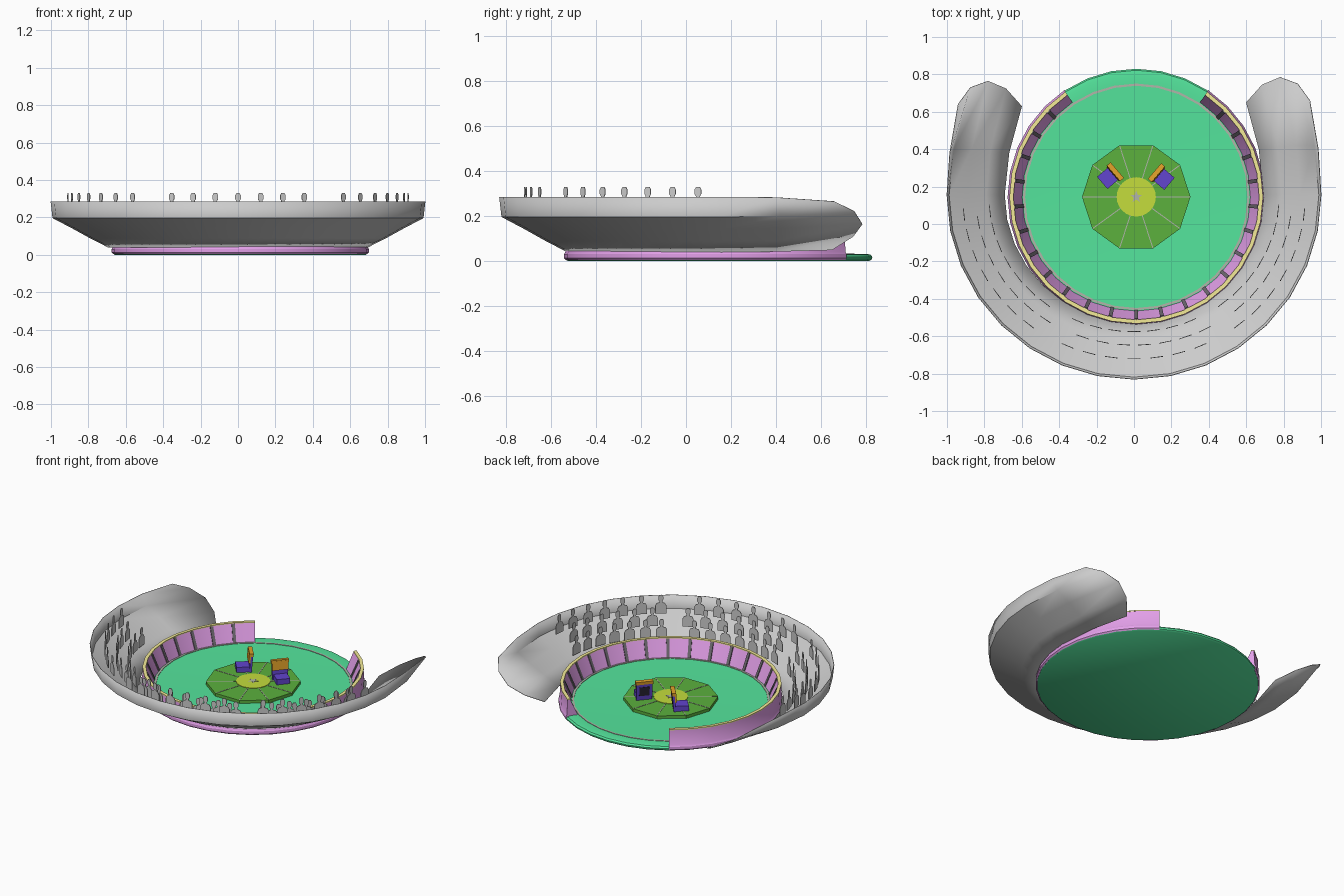
import bpy, bmesh, math
from mathutils import Matrix, Vector

if "Cube" in bpy.data.objects:
    bpy.data.objects.remove(bpy.data.objects["Cube"])

CX, CY = 0.012, 0.145   # arena centre


def mat(name, r, g, b):
    m = bpy.data.materials.new(name)
    m.diffuse_color = [(c / 255) ** 2.2 for c in (r, g, b)] + [1]
    m.use_nodes = True
    m.node_tree.nodes["Principled BSDF"].inputs["Base Color"].default_value = m.diffuse_color
    return m


GREEN = mat("floor_green", 85, 228, 155)
PINK = mat("wall_pink", 226, 158, 232)
CREAM = mat("trim_cream", 245, 235, 150)
LEAF = mat("stage_green", 92, 175, 64)
LIME = mat("centre_lime", 195, 220, 62)
LINE = mat("line_grey", 175, 180, 168)
POST = mat("post_grey", 110, 105, 112)
PURPLE = mat("chair_purple", 98, 70, 205)
GOLD = mat("cushion_gold", 225, 160, 45)
DARK = mat("panel_dark", 45, 40, 55)


def finish(name, bm, material=None, smooth=None):
    bmesh.ops.recalc_face_normals(bm, faces=bm.faces[:])
    me = bpy.data.meshes.new(name)
    bm.to_mesh(me)
    bm.free()
    ob = bpy.data.objects.new(name, me)
    bpy.context.collection.objects.link(ob)
    if material:
        me.materials.append(material)
    if smooth:
        bpy.ops.object.select_all(action='DESELECT')
        ob.select_set(True)
        bpy.context.view_layer.objects.active = ob
        bpy.ops.object.shade_smooth_by_angle(angle=math.radians(smooth))
    return ob


def sweep(name, prof, a0, a1, n, material, smooth=None):
    """Sweep a closed (r, z) profile round the arena centre."""
    bm = bmesh.new()
    full = abs(a1 - a0) >= 360
    rings = []
    for i in range(n if full else n + 1):
        a = math.radians(a0 + (a1 - a0) * i / n)
        rings.append([bm.verts.new((CX + r * math.cos(a), CY + r * math.sin(a), z)) for r, z in prof])
    for i in range(n):
        p, q = rings[i], rings[(i + 1) % len(rings)]
        for j in range(len(prof)):
            k = (j + 1) % len(prof)
            bm.faces.new((p[j], p[k], q[k], q[j]))
    if not full:
        bm.faces.new(rings[0])
        bm.faces.new(rings[-1])
    return finish(name, bm, material, smooth)


def disc(name, prof, n, material, smooth=None):
    """Stacked rings capped at bottom and top."""
    bm = bmesh.new()
    rings = [[bm.verts.new((CX + r * math.cos(2 * math.pi * i / n), CY + r * math.sin(2 * math.pi * i / n), z))
              for i in range(n)] for r, z in prof]
    for p, q in zip(rings, rings[1:]):
        for i in range(n):
            k = (i + 1) % n
            bm.faces.new((p[i], p[k], q[k], q[i]))
    bm.faces.new(rings[0])
    bm.faces.new(rings[-1])
    return finish(name, bm, material, smooth)


def add_box(bm, size, matrix):
    bmesh.ops.create_cube(bm, size=1, matrix=matrix @ Matrix.Diagonal((*size, 1)))


def polar(angle):
    return Matrix.Translation((CX, CY, 0)) @ Matrix.Rotation(math.radians(angle), 4, 'Z')


# arena floor with rounded rim and marking ring
disc("arena_floor", [(0.672, 0), (0.683, 0.008), (0.685, 0.018), (0.677, 0.028), (0.655, 0.032), (0.60, 0.030)],
     32, GREEN, 40)
sweep("floor_ring", [(0.594, 0.028), (0.606, 0.028), (0.606, 0.033), (0.594, 0.033)], 0, 360, 32, LINE)

# barrier wall, open at the back
W0, W1 = 124, 416
sweep("barrier_wall", [(0.61, 0.03), (0.658, 0.14), (0.676, 0.14), (0.682, 0.04), (0.688, 0.03),
                       (0.688, 0.012), (0.68, 0.004), (0.66, 0.02)], W0, W1, 26, PINK, 30)
sweep("barrier_trim", [(0.657, 0.138), (0.657, 0.145), (0.678, 0.145), (0.678, 0.138)], W0, W1, 26, CREAM)

# posts on the sloping inner face of the wall
bm = bmesh.new()
lean = math.atan2(0.048, 0.11)
for k in range(-11, 12):
    add_box(bm, (0.012, 0.02, 0.115),
            polar(270 + k * 12.2) @ Matrix.Translation((0.632, 0, 0.085)) @ Matrix.Rotation(lean, 4, 'Y'))
finish("barrier_posts", bm, POST)

# ten-sided stage, radial lines, round centre and star
disc("stage", [(0.29, 0.028), (0.29, 0.05)], 10, LEAF)
disc("stage_centre", [(0.105, 0.048), (0.105, 0.053)], 24, LIME)
bm = bmesh.new()
for k in range(10):
    add_box(bm, (0.185, 0.005, 0.004), polar(36 * k) @ Matrix.Translation((0.195, 0, 0.05)))
finish("stage_lines", bm, LINE)
bm = bmesh.new()
star = []
for k in range(10):
    p = polar(90 + 36 * k) @ Vector((0.034 if k % 2 == 0 else 0.014, 0, 0.055))
    star.append(bm.verts.new(p))
top = bm.faces.new(star)
bmesh.ops.extrude_face_region(bm, geom=[top])
bmesh.ops.translate(bm, verts=star, vec=(0, 0, -0.003))
finish("centre_star", bm, LINE)


# two chairs, backs towards the middle
def chair(side, x, y):
    base = Matrix.Translation((x, y, 0.05)) @ Matrix.Rotation(math.atan2(-0.65, 0.76 * side), 4, 'Z')
    back = base @ Matrix.Rotation(math.radians(-5), 4, 'Y')
    parts = {
        "seat": (PURPLE, [((0.08, 0.085, 0.035), base @ Matrix.Translation((0.045, 0, 0.018)))]),
        "back": (PURPLE, [((0.014, 0.10, 0.11), back @ Matrix.Translation((0, 0, 0.055)))]),
        "back_panel": (DARK, [((0.006, 0.065, 0.06), back @ Matrix.Translation((-0.006, 0, 0.06)))]),
        "back_cushion": (GOLD, [((0.012, 0.10, 0.06), back @ Matrix.Translation((0.012, 0, 0.092))),
                                ((0.026, 0.11, 0.02), back @ Matrix.Translation((0.004, 0, 0.118)))]),
    }
    label = "right" if side > 0 else "left"
    for part, (m, boxes) in parts.items():
        b = bmesh.new()
        for size, mx in boxes:
            add_box(b, size, mx)
        finish(f"{label}_chair_{part}", b, m)


chair(1, 0.125, 0.27)
chair(-1, -0.105, 0.275)

# seating bowl: swept profile with tapered, rounded ends
PROFILE = [(0.692, 0.04), (0.79, 0.09), (0.89, 0.145), (0.99, 0.197), (1.0, 0.285)]
MID = [(0.668, 0.40, 0.043), (0.77, 0.41, 0.093), (0.87, 0.42, 0.147), (0.965, 0.42, 0.2), (0.985, 0.40, 0.283)]
END = [(0.60, 0.65, 0.05), (0.685, 0.745, 0.11), (0.78, 0.785, 0.165), (0.875, 0.75, 0.22), (0.94, 0.66, 0.265)]
sections = [[(-x, y - 0.02, z) for x, y, z in s] for s in (END, MID)]
N = 17
for i in range(N):
    a = math.pi + math.pi * i / (N - 1)
    sections.append([(r * math.cos(a), 0.155 + (r * 0.985) * math.sin(a), z) for r, z in PROFILE])
sections += [MID, END]
bm = bmesh.new()
grid = [[bm.verts.new(p) for p in s] for s in sections]
for p, q in zip(grid, grid[1:]):
    for j in range(4):
        bm.faces.new((p[j], p[j + 1], q[j + 1], q[j]))
bowl = finish("seating_bowl", bm, None, 35)
sol = bowl.modifiers.new("thickness", 'SOLIDIFY')
sol.thickness = 0.004
sol.offset = 0

# spectators: flat silhouettes in three rows with two aisles
HALF = [(0.034, 0), (0.034, 0.052), (0.026, 0.068), (0.009, 0.074), (0.009, 0.082),
        (0.015, 0.092), (0.015, 0.112), (0.008, 0.124)]
OUTLINE = HALF + [(-u, v) for u, v in reversed(HALF)]
for row, (rx, ry, z, shift) in enumerate([(0.775, 0.725, 0.108, 0), (0.845, 0.797, 0.155, 0.5), (0.915, 0.87, 0.206, 0)]):
    bm = bmesh.new()
    for k in range(-11, 12):
        if abs(k) == 4 or (shift and k == 11):
            continue
        a = math.radians(270 + (k + shift) * 7.6)
        m = Matrix.Translation((rx * math.cos(a), 0.15 + ry * math.sin(a), z)) @ Matrix.Rotation(a + math.pi / 2, 4, 'Z')
        front = [bm.verts.new(m @ Vector((u, 0.002, v))) for u, v in OUTLINE]
        rear = [bm.verts.new(m @ Vector((u, -0.002, v))) for u, v in OUTLINE]
        bm.faces.new(front)
        bm.faces.new(rear[::-1])
        for i in range(len(front)):
            j = (i + 1) % len(front)
            bm.faces.new((front[i], rear[i], rear[j], front[j]))
    finish(f"spectator_row_{row + 1}", bm)
